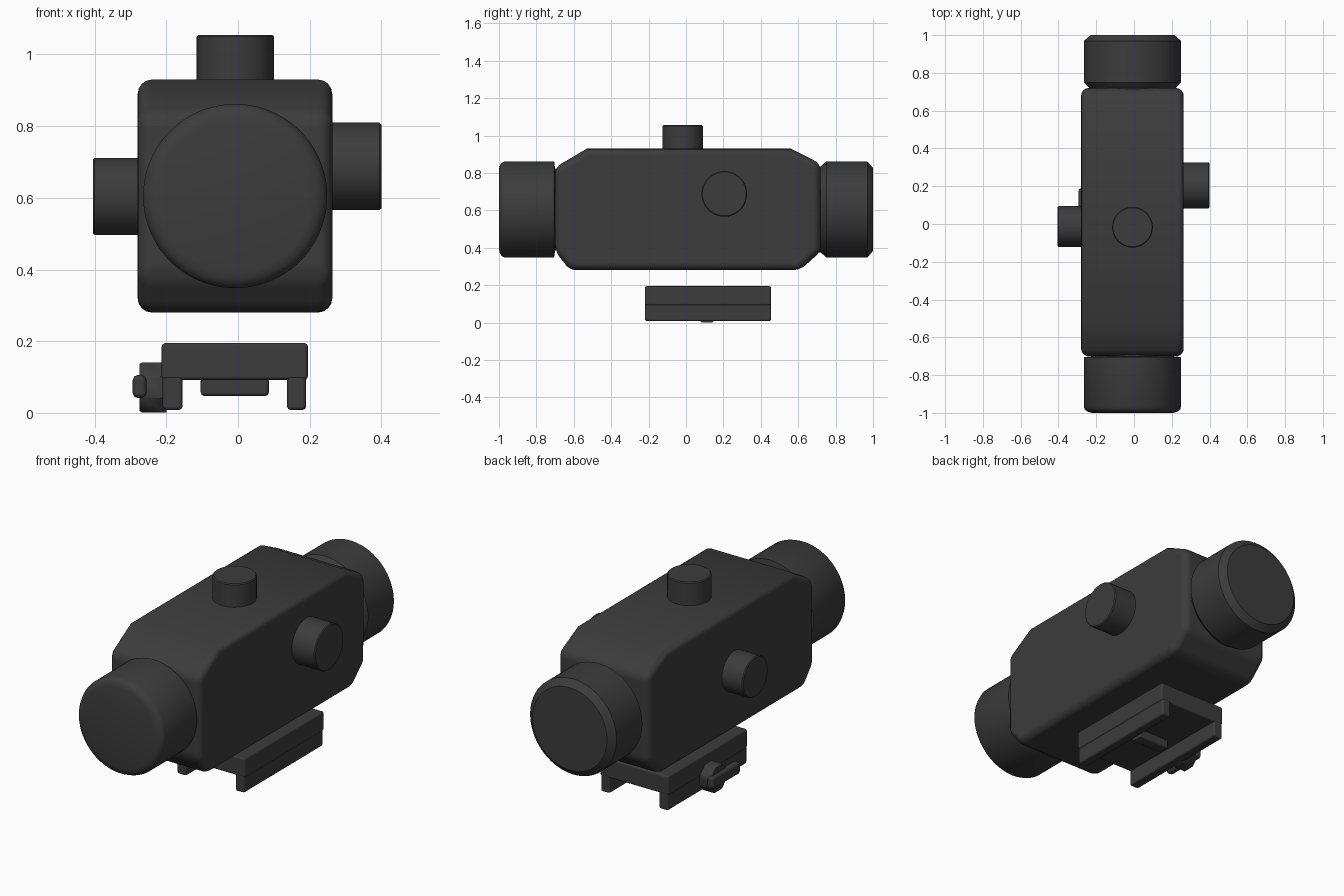
import bpy, bmesh, math
from mathutils import Vector

if "Cube" in bpy.data.objects:
    bpy.data.objects.remove(bpy.data.objects["Cube"], do_unlink=True)

black = bpy.data.materials.new("matte black")
black.use_nodes = True
colour = (0.045, 0.045, 0.045, 1)
black.diffuse_color = colour
black.node_tree.nodes["Principled BSDF"].inputs["Base Color"].default_value = colour


def finish(name, bm, bevel=0, segments=2, angle=35):
    """Turn a bmesh into a smooth-shaded, optionally bevelled object."""
    bmesh.ops.recalc_face_normals(bm, faces=bm.faces)
    mesh = bpy.data.meshes.new(name)
    bm.to_mesh(mesh)
    bm.free()
    mesh.materials.append(black)
    obj = bpy.data.objects.new(name, mesh)
    bpy.context.collection.objects.link(obj)
    bpy.ops.object.select_all(action="DESELECT")
    obj.select_set(True)
    bpy.context.view_layer.objects.active = obj
    bpy.ops.object.shade_smooth_by_angle(angle=math.radians(40))
    if bevel:
        mod = obj.modifiers.new("Bevel", "BEVEL")
        mod.width = bevel
        mod.segments = segments
        mod.limit_method = "ANGLE"
        mod.angle_limit = math.radians(angle)
        mod.harden_normals = True
    return obj


def box(name, x, y, z, bevel=0.01):
    """Box from three (low, high) ranges."""
    bm = bmesh.new()
    bmesh.ops.create_cube(bm, size=1)
    for v in bm.verts:
        v.co = [lo + (c + 0.5) * (hi - lo) for c, (lo, hi) in zip(v.co, (x, y, z))]
    return finish(name, bm, bevel)


def lathe(name, origin, axis, profile, sides=64):
    """Closed solid turned about an axis; profile is (distance, radius) pairs."""
    bm = bmesh.new()
    turn = Vector(axis).to_track_quat("Z", "Y")
    rings = []
    for d, r in profile:
        angles = [math.tau * (i + 0.5) / sides for i in range(sides)]
        rings.append([bm.verts.new(Vector(origin) + turn @ Vector(
            (r * math.cos(a), r * math.sin(a), d))) for a in angles])
    for low, high in zip(rings, rings[1:]):
        for i in range(sides):
            j = (i + 1) % sides
            bm.faces.new((low[i], low[j], high[j], high[i]))
    bm.faces.new(rings[0])
    bm.faces.new(rings[-1])
    return finish(name, bm)


# Main housing: chamfered side profile swept across the width
side = [(-0.70, 0.38), (-0.62, 0.28), (0.61, 0.28), (0.72, 0.38),
        (0.72, 0.85), (0.56, 0.93), (-0.53, 0.93), (-0.70, 0.83)]
bm = bmesh.new()
face = bm.faces.new([bm.verts.new((-0.28, y, z)) for y, z in side])
swept = bmesh.ops.extrude_face_region(bm, geom=[face])["geom"]
bmesh.ops.translate(bm, vec=(0.543, 0, 0),
                    verts=[v for v in swept if isinstance(v, bmesh.types.BMVert)])
finish("housing", bm, bevel=0.04, segments=4)

# Lens caps at both ends
centre = (-0.008, 0, 0.605)
lathe("front_lens_cap", centre, (0, -1, 0),
      [(0.66, 0.22), (0.70, 0.22), (0.705, 0.257), (0.97, 0.257),
       (0.985, 0.25), (0.995, 0.235), (1.0, 0.215)])
lathe("rear_lens_cap", centre, (0, 1, 0),
      [(0.68, 0.23), (0.72, 0.23), (0.75, 0.257), (0.97, 0.257), (1.0, 0.222)])

# Adjustment turrets


def turret(name, origin, axis, radius, length):
    e = 0.005
    lathe(name, origin, axis, [(-0.03, radius), (length - e, radius),
                               (length, radius - e)], 48)


turret("top_turret", (-0.008, -0.017, 0.93), (0, 0, 1), 0.108, 0.125)
turret("left_turret", (0.263, 0.205, 0.688), (1, 0, 0), 0.122, 0.137)
turret("right_turret", (-0.28, -0.013, 0.604), (-1, 0, 0), 0.108, 0.125)

# Rail mount
length = (-0.22, 0.455)
box("mount_plate", (-0.213, 0.195), length, (0.092, 0.195))
box("left_mount_rail", (0.137, 0.19), length, (0.008, 0.105))
box("right_mount_rail", (-0.21, -0.155), length, (0.008, 0.105))
box("recoil_lug", (-0.104, 0.086), (0.085, 0.15), (0.047, 0.1))

# Clamp lever
lathe("clamp_nut", (-0.2, 0.113, 0.071), (-1, 0, 0),
      [(0, 0.076), (0.068, 0.076), (0.075, 0.07)], 8)
box("clamp_lever", (-0.294, -0.255), (-0.05, 0.19), (0.041, 0.106), 0.015)
